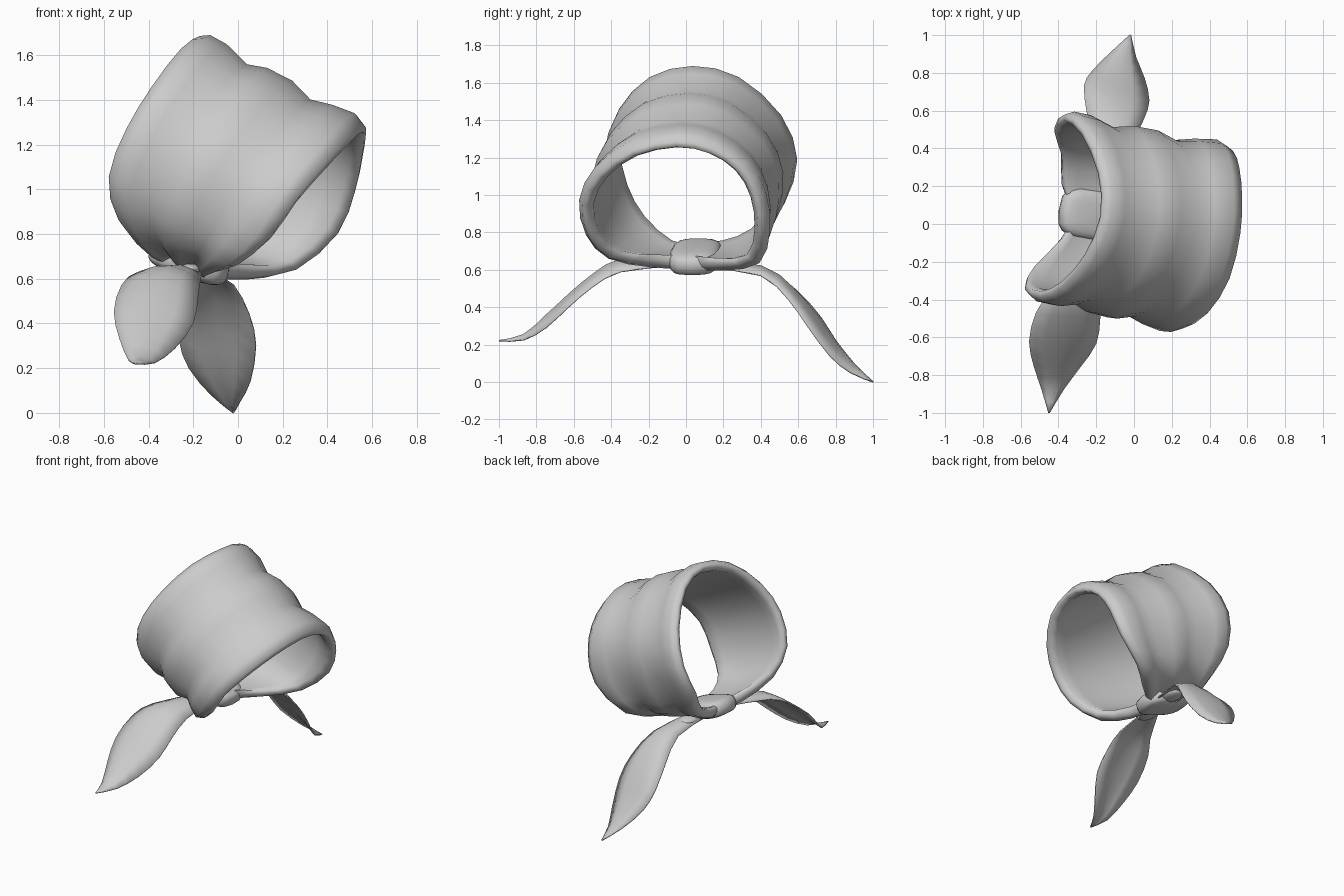
import bpy, bmesh, math
from mathutils import Vector as V, Matrix

if "Cube" in bpy.data.objects:
    bpy.data.objects.remove(bpy.data.objects["Cube"])


def make(name, verts, faces, angle=60):
    me = bpy.data.meshes.new(name)
    me.from_pydata([tuple(v) for v in verts], [], faces)
    bm = bmesh.new()
    bm.from_mesh(me)
    bmesh.ops.recalc_face_normals(bm, faces=bm.faces)
    bm.to_mesh(me)
    bm.free()
    ob = bpy.data.objects.new(name, me)
    bpy.context.collection.objects.link(ob)
    bpy.ops.object.select_all(action='DESELECT')
    ob.select_set(True)
    bpy.context.view_layer.objects.active = ob
    bpy.ops.object.shade_smooth_by_angle(angle=math.radians(angle))
    return ob


def spline(pts, closed, n=2):
    """Catmull-Rom through pts, n samples per span."""
    k = len(pts)
    at = (lambda i: pts[i % k]) if closed else (lambda i: pts[max(0, min(k - 1, i))])
    out = []
    for i in range(k if closed else k - 1):
        a, b, c, d = at(i - 1), at(i), at(i + 1), at(i + 2)
        for j in range(n):
            t = j / n
            out.append(0.5 * (2 * b + (c - a) * t + (2 * a - 5 * b + 4 * c - d) * t * t
                              + (3 * b - a - 3 * c + d) * t ** 3))
    return out if closed else out + [pts[-1]]


# Wrapped cloth band: two rim loops joined by a rolled, thick profile
near_rim = spline([V(p) for p in (
    (.57, -.05, 1.305), (.51, -.3, 1.255), (.39, -.49, 1.12), (.25, -.575, .95),
    (.13, -.54, .77), (-.01, -.42, .65), (-.12, -.2, .615), (-.12, 0, .605),
    (.06, .2, .595), (.26, .385, .63), (.45, .435, .8), (.53, .405, 1.0),
    (.565, .31, 1.16), (.58, .15, 1.265))], True)
far_rim = spline([V(p) for p in (
    (-.16, .04, 1.71), (-.25, -.19, 1.65), (-.38, -.35, 1.48), (-.5, -.41, 1.28),
    (-.585, -.37, 1.05), (-.545, -.26, .85), (-.4, -.09, .7), (-.34, .05, .68),
    (-.39, .22, .7), (-.39, .4, .78), (-.42, .535, .97), (-.36, .605, 1.2),
    (-.26, .52, 1.44), (-.17, .29, 1.65))], True)
profile = [(0, -.025), (.05, .0), (.15, 0), (.29, -.035), (.4, -.005), (.55, 0),
           (.68, -.035), (.8, -.008), (.93, .008), (1, -.02), (1.005, -.05), (.95, -.075),
           (.85, -.062), (.5, -.06), (.15, -.06), (.05, -.07), (0, -.055)]
mid_near = sum(near_rim, V()) / len(near_rim)
mid_far = sum(far_rim, V()) / len(far_rim)
axis = (mid_near - mid_far).normalized()
verts, faces = [], []
n, m = len(near_rim), len(profile)
for a, b in zip(near_rim, far_rim):
    for t, off in profile:
        p = b.lerp(a, t)
        r = p - mid_far.lerp(mid_near, t)
        r = (r - axis * r.dot(axis)).normalized()
        verts.append(p + r * off)
for i in range(n):
    for j in range(m):
        i2, j2 = (i + 1) % n, (j + 1) % m
        faces.append((i * m + j, i2 * m + j, i2 * m + j2, i * m + j2))
make("cloth_band", verts, faces, 80)


# Leaf-shaped tails: left and right edges with a raised middle
def tail(name, left, right, lift):
    L = spline([V(p) for p in left], False)
    R = spline([V(p) for p in right], False)
    verts, faces, w = [], [], 5
    for a, b in zip(L, R):
        for j in range(w):
            u = j / (w - 1)
            h = lift * math.sin(math.pi * u) * min(1, (b - a).length / .25)
            verts.append(a.lerp(b, u) + V((0, 0, h)))
    for i in range(len(L) - 1):
        for j in range(w - 1):
            q = i * w + j
            faces.append((q, q + 1, q + w + 1, q + w))
    ob = make(name, verts, faces)
    mod = ob.modifiers.new("thickness", 'SOLIDIFY')
    mod.thickness = .008
    mod.offset = 0


tail("front_tail",
     [(-.28, -.08, .64), (-.44, -.35, .63), (-.52, -.47, .57), (-.555, -.62, .45),
      (-.53, -.75, .33), (-.49, -.87, .235), (-.452, -1, .22)],
     [(-.16, -.08, .62), (-.17, -.35, .59), (-.18, -.5, .51), (-.2, -.63, .4),
      (-.28, -.75, .29), (-.37, -.87, .225), (-.448, -1, .22)], .045)
tail("back_tail",
     [(-.25, .12, .63), (-.22, .4, .59), (-.25, .59, .47), (-.265, .73, .33),
      (-.22, .81, .2), (-.12, .91, .08), (-.022, 1, 0)],
     [(-.1, .12, .61), (-.02, .4, .57), (.05, .55, .44), (.08, .65, .3),
      (.055, .77, .14), (.01, .88, .05), (-.018, 1, 0)], .05)


# Soft rounded box (super-ellipsoid) for the knot and the twists beside it
def pillow(name, loc, size, tilt, turn, power):
    bm = bmesh.new()
    bmesh.ops.create_uvsphere(bm, u_segments=16, v_segments=10, radius=1)
    for v in bm.verts:
        v.co = V([math.copysign(abs(c) ** power * s, c) for c, s in zip(v.co, size)])
    rot = Matrix.Rotation(turn, 4, 'Z') @ Matrix.Rotation(tilt, 4, 'Y')
    bm.transform(Matrix.Translation(loc) @ rot)
    verts = [v.co.copy() for v in bm.verts]
    faces = [[v.index for v in f.verts] for f in bm.faces]
    bm.free()
    make(name, verts, faces, 70)


pillow("knot", (-.22, .05, .67), (.185, .135, .065), math.radians(19), math.radians(-8), .6)
pillow("front_twist", (-.22, -.12, .645), (.06, .09, .025), 0, 0, 1)
pillow("back_twist", (-.17, .2, .63), (.06, .09, .025), 0, 0, 1)
